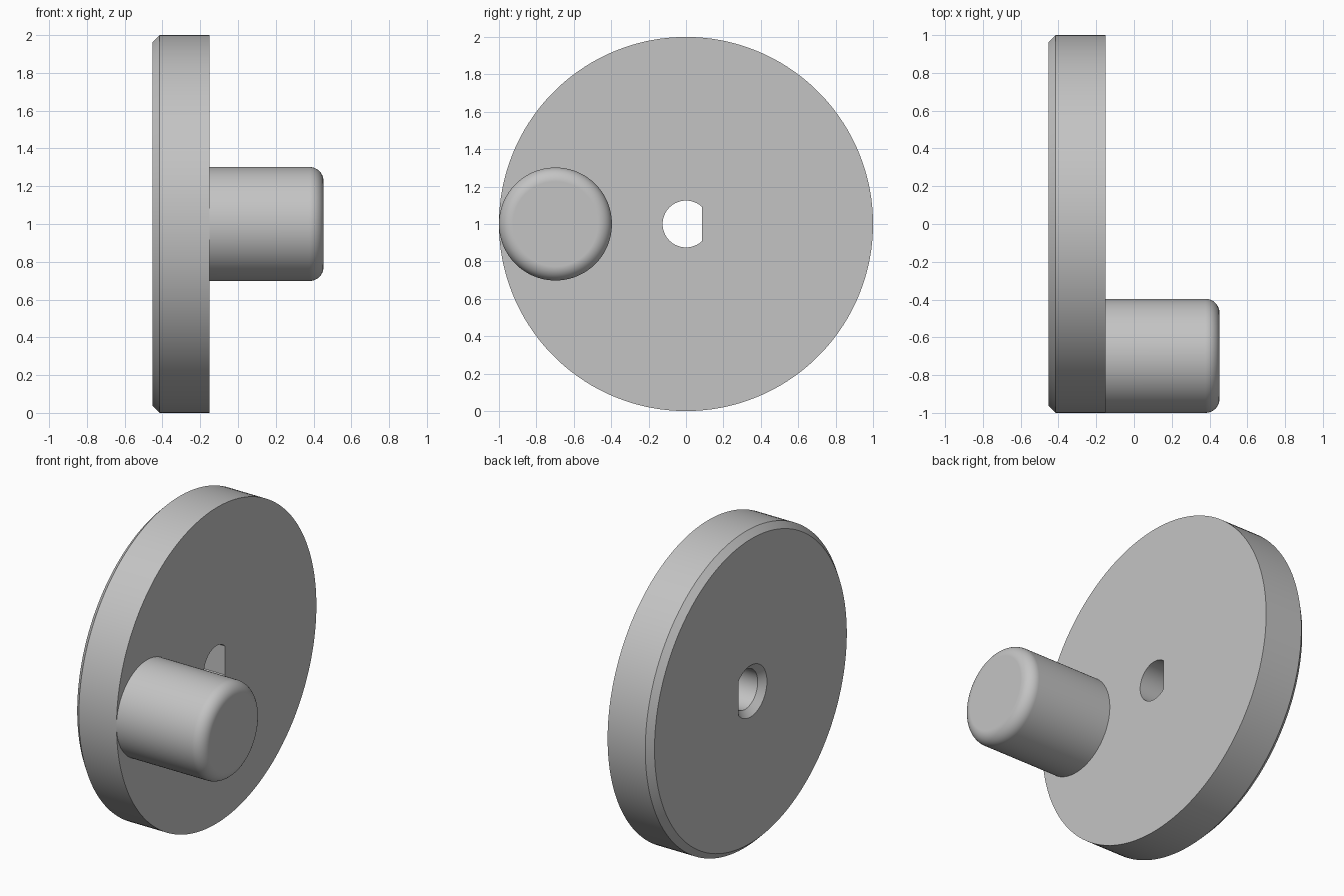
import bpy, bmesh
from math import sin, cos, pi, acos

if "Cube" in bpy.data.objects:
    bpy.data.objects.remove(bpy.data.objects["Cube"], do_unlink=True)

SIDES = 160
BACK, FACE, TIP = -0.453, -0.151, 0.453
CHAMFER = 0.038

grey = bpy.data.materials.new("plain grey")
grey.use_nodes = True
grey.diffuse_color = (0.55, 0.55, 0.55, 1)
grey.node_tree.nodes["Principled BSDF"].inputs["Base Color"].default_value = grey.diffuse_color


def circle(x, radius, y=0):
    """Ring around the x axis."""
    step = 2 * pi / SIDES
    return [(x, y + radius * cos((i + 0.5) * step), 1 + radius * sin((i + 0.5) * step))
            for i in range(SIDES)]


def d_ring(x, radius, flat):
    """Ring with one straight side at y = flat, closed by its last edge."""
    start = acos(flat / radius)
    step = (2 * pi - 2 * start) / (SIDES - 1)
    return [(x, radius * cos(start + i * step), 1 + radius * sin(start + i * step))
            for i in range(SIDES)]


def skin(name, rings, closed=False, cap=False):
    """Join successive rings with quads."""
    bm = bmesh.new()
    loops = [[bm.verts.new(p) for p in ring] for ring in rings]
    for a, b in zip(loops, loops[1:] + (loops[:1] if closed else [])):
        for i in range(SIDES):
            j = (i + 1) % SIDES
            bm.faces.new((a[i], a[j], b[j], b[i]))
    if cap:
        bm.faces.new(loops[-1])
    bmesh.ops.recalc_face_normals(bm, faces=bm.faces)
    mesh = bpy.data.meshes.new(name)
    bm.to_mesh(mesh)
    bm.free()
    mesh.materials.append(grey)
    obj = bpy.data.objects.new(name, mesh)
    bpy.context.collection.objects.link(obj)
    bpy.ops.object.select_all(action="DESELECT")
    obj.select_set(True)
    bpy.context.view_layer.objects.active = obj
    bpy.ops.object.shade_smooth_by_angle(angle=pi / 6)
    weighted = obj.modifiers.new("even_normals", "WEIGHTED_NORMAL")
    weighted.keep_sharp = True
    return obj


# Wheel disc with chamfered back rim and a chamfered D-shaped shaft hole
hole_r, hole_flat = 0.125, 0.085
skin("wheel_disc", [
    circle(FACE, 1),
    circle(BACK + CHAMFER, 1),
    circle(BACK, 1 - CHAMFER),
    d_ring(BACK, hole_r + CHAMFER, hole_flat + CHAMFER),
    d_ring(BACK + CHAMFER, hole_r, hole_flat),
    d_ring(FACE, hole_r, hole_flat),
], closed=True)

# Crank knob with a rounded outer edge, tangent to the disc rim
knob_r, fillet, steps = 0.302, 0.075, 10
knob_y = knob_r - 1
rings = [circle(FACE, knob_r, knob_y)]
for k in range(steps + 1):
    t = k / steps * pi / 2
    rings.append(circle(TIP - fillet + fillet * sin(t),
                        knob_r - fillet + fillet * cos(t), knob_y))
skin("crank_knob", rings, cap=True)
